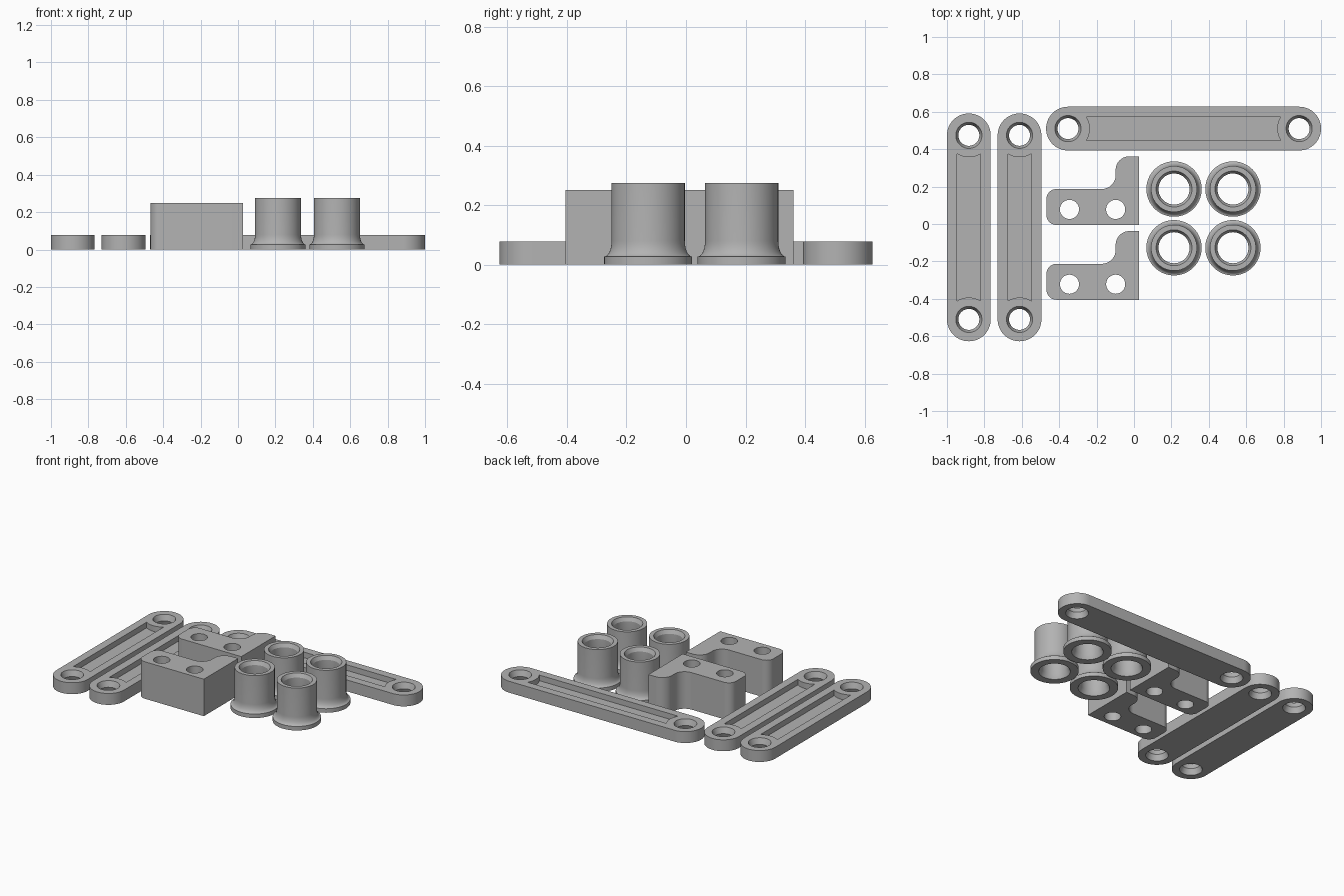
import bpy
import math
from math import cos, sin, pi

old = bpy.data.objects.get("Cube")
if old:
    bpy.data.objects.remove(old, do_unlink=True)

grey = bpy.data.materials.new("plain grey")
grey.use_nodes = True
GREY = (0.45, 0.45, 0.45, 1)
grey.diffuse_color = GREY
grey.node_tree.nodes["Principled BSDF"].inputs["Base Color"].default_value = GREY


def arc(cx, cy, r, start, end, steps=16):
    """Points on an arc, angles in degrees."""
    angles = [math.radians(start + (end - start) * i / steps) for i in range(steps + 1)]
    return [(cx + r * cos(a), cy + r * sin(a)) for a in angles]


def make(name, verts, faces):
    mesh = bpy.data.meshes.new(name)
    mesh.from_pydata(verts, [], faces)
    mesh.materials.append(grey)
    obj = bpy.data.objects.new(name, mesh)
    bpy.context.collection.objects.link(obj)
    return obj


def extrude(name, outline, z0, z1):
    """Prism from a counter-clockwise outline."""
    n = len(outline)
    verts = [(x, y, z) for z in (z0, z1) for x, y in outline]
    faces = [tuple(reversed(range(n))), tuple(range(n, 2 * n))]
    faces += [(i, (i + 1) % n, n + (i + 1) % n, n + i) for i in range(n)]
    return make(name, verts, faces)


def lathe(name, profile, x=0, y=0, closed=False, sides=64):
    """Spin (radius, z) points running upward; closed makes a ring, else capped."""
    m = len(profile)
    verts = [(x + r * cos(2 * pi * s / sides), y + r * sin(2 * pi * s / sides), z)
             for s in range(sides) for r, z in profile]
    faces = []
    for s in range(sides):
        a, b = s * m, ((s + 1) % sides) * m
        for i in range(m if closed else m - 1):
            j = (i + 1) % m
            faces.append((a + i, b + i, b + j, a + j))
    if not closed:
        faces.append(tuple(s * m for s in reversed(range(sides))))
        faces.append(tuple(s * m + m - 1 for s in range(sides)))
    return make(name, verts, faces)


def select(obj):
    bpy.ops.object.select_all(action="DESELECT")
    obj.select_set(True)
    bpy.context.view_layer.objects.active = obj


def cut(obj, cutter):
    select(obj)
    mod = obj.modifiers.new("cut", "BOOLEAN")
    mod.operation = "DIFFERENCE"
    mod.solver = "EXACT"
    mod.object = cutter
    bpy.ops.object.modifier_apply(modifier=mod.name)
    bpy.data.objects.remove(cutter, do_unlink=True)


def smooth(obj):
    select(obj)
    bpy.ops.object.shade_smooth_by_angle(angle=math.radians(25))


# Flat link bars: rounded ends, flared pivot holes, recessed panel on top
BAR_H, BAR_R, PANEL, DEPTH = 0.077, 0.117, 0.063, 0.038


def link_bar(name, x, y, span, turn):
    h = span / 2
    bar = extrude(name, arc(h, 0, BAR_R, -90, 90, 32) + arc(-h, 0, BAR_R, 90, 270, 32), 0, BAR_H)
    for cx in (-h, h):
        cut(bar, lathe("hole_cutter", [(0.074, -0.01), (0.07, 0), (0.056, BAR_H / 2),
                                       (0.07, BAR_H), (0.074, BAR_H + 0.01)], cx))
    end = math.degrees(math.asin(PANEL / BAR_R))
    outline = arc(h, 0, BAR_R, 180 + end, 180 - end) + arc(-h, 0, BAR_R, end, -end)
    outline.reverse()
    outline = outline[::-1]
    cut(bar, extrude("panel_cutter", outline, BAR_H - DEPTH, BAR_H + 0.02))
    bar.location = (x, y, 0)
    bar.rotation_euler.z = turn
    smooth(bar)


link_bar("long_link", 0.265, 0.51, 1.236, 0)
link_bar("short_link_outer", -0.883, -0.018, 0.984, pi / 2)
link_bar("short_link_inner", -0.612, -0.018, 0.984, pi / 2)


# L-shaped mounting blocks with two through holes
def mounting_block(name, y):
    outline = [(0.028, 0), (0.028, 0.367)]
    outline += arc(-0.025, 0.294, 0.073, 90, 180)
    outline += arc(-0.173, 0.267, 0.075, 0, -90)
    outline += arc(-0.415, 0.139, 0.053, 90, 180)
    outline += arc(-0.415, 0.053, 0.053, 180, 270)
    block = extrude(name, outline, 0, 0.25)
    for x in (-0.345, -0.098):
        cut(block, lathe("hole_cutter", [(0.051, -0.05), (0.051, 0.3)], x, 0.083))
    block.location.y = y
    smooth(block)


mounting_block("mounting_block_back", -0.005)
mounting_block("mounting_block_front", -0.405)

# Flanged bushings: outer wall with a fillet into the flange, flared bore
FILLET = [(0.148 - 0.025 * sin(t * pi / 16), 0.08 - 0.053 * cos(t * pi / 16)) for t in range(9)]
BUSHING = ([(0.097, 0), (0.148, 0)] + FILLET
           + [(0.123, 0.275), (0.096, 0.275), (0.083, 0.25), (0.083, 0.03)])
for row, y in (("back", 0.187), ("front", -0.127)):
    for side, x in (("right", 0.214), ("left", 0.529)):
        smooth(lathe(f"bushing_{row}_{side}", BUSHING, x, y, closed=True))
